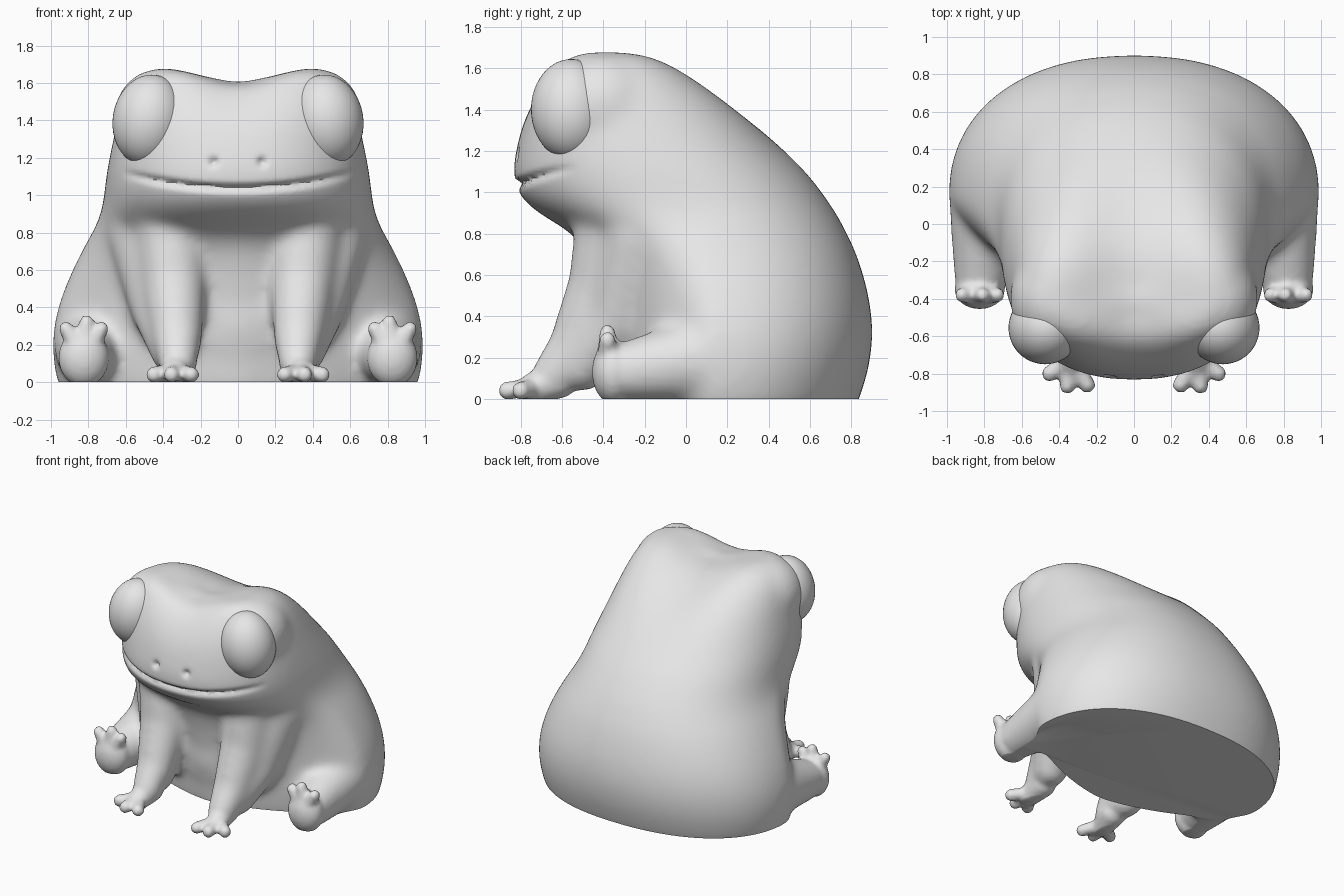
import bpy
import bmesh
from math import cos, sin, pi, exp, copysign
from mathutils import Matrix, Vector

if "Cube" in bpy.data.objects:
    bpy.data.objects.remove(bpy.data.objects["Cube"])

skin = bpy.data.materials.new("pale_grey")
skin.use_nodes = True
skin.diffuse_color = (0.8, 0.8, 0.8, 1)
skin.node_tree.nodes["Principled BSDF"].inputs["Base Color"].default_value = (0.8, 0.8, 0.8, 1)


def make_object(name, bm):
    mesh = bpy.data.meshes.new(name)
    bm.to_mesh(mesh)
    bm.free()
    obj = bpy.data.objects.new(name, mesh)
    bpy.context.collection.objects.link(obj)
    return obj


def bake(obj):
    deps = bpy.context.evaluated_depsgraph_get()
    mesh = bpy.data.meshes.new_from_object(obj.evaluated_get(deps))
    obj.modifiers.clear()
    obj.data = mesh


def fuse(obj, bm, voxel, iterations):
    # Adds the new parts to the object, welds them and softens the seams
    bm.from_mesh(obj.data)
    bm.to_mesh(obj.data)
    bm.free()
    remesh = obj.modifiers.new("fuse", "REMESH")
    remesh.mode = "VOXEL"
    remesh.voxel_size = voxel
    smooth = obj.modifiers.new("soften", "SMOOTH")
    smooth.factor = 0.5
    smooth.iterations = iterations
    bake(obj)


def ball_mesh(name, segments):
    bm = bmesh.new()
    bmesh.ops.create_uvsphere(bm, u_segments=segments, v_segments=segments // 2, radius=1)
    mesh = bpy.data.meshes.new(name)
    bm.to_mesh(mesh)
    bm.free()
    return mesh


fine_ball = ball_mesh("fine_ball", 48)
small_ball = ball_mesh("small_ball", 18)


def ellipsoid(bm, centre, radii, turn=0, ball=fine_ball):
    mesh = ball.copy()
    mesh.transform(Matrix.Translation(centre) @ Matrix.Rotation(turn, 4, "Y")
                   @ Matrix.Diagonal((*radii, 1)))
    bm.from_mesh(mesh)
    bpy.data.meshes.remove(mesh)


def limb(bm, side, stations, steps=5):
    # Tapered limb: overlapping balls between (x, y, z, radius) stations
    for a, b in zip(stations, stations[1:]):
        for i in range(steps + 1):
            x, y, z, r = Vector(a).lerp(Vector(b), i / steps)
            ellipsoid(bm, (side * x, y, z), (r, r, r), ball=small_ball)


def power(value, exponent):
    return copysign(abs(value) ** exponent, value)


def brow_lift(x, z):
    # Raises the crown into two brows with a dip between them
    return 0.1 * min(max((z - 1.2) / 0.38, 0), 1) * (0.5 - 0.5 * cos(pi * x / 0.43))


# Body sections: height, front y, back y, half width, widest y, front fullness
sections = [
    (-0.15, -0.36, 0.79, 0.93, 0.14, 1.5),
    (0.00, -0.38, 0.84, 0.97, 0.14, 1.5),
    (0.15, -0.40, 0.89, 1.00, 0.14, 1.5),
    (0.32, -0.42, 0.91, 0.99, 0.14, 1.5),
    (0.50, -0.44, 0.89, 0.935, 0.14, 1.6),
    (0.70, -0.48, 0.83, 0.84, 0.10, 1.8),
    (0.80, -0.54, 0.78, 0.78, 0.07, 2.1),
    (0.88, -0.69, 0.74, 0.74, 0.03, 2.3),
    (0.97, -0.81, 0.68, 0.72, -0.05, 2.3),
    (1.08, -0.845, 0.60, 0.71, -0.14, 2.3),
    (1.20, -0.825, 0.48, 0.69, -0.22, 2.3),
    (1.32, -0.795, 0.34, 0.66, -0.28, 2.3),
    (1.42, -0.75, 0.20, 0.635, -0.32, 2.3),
    (1.52, -0.68, 0.03, 0.59, -0.34, 2.3),
    (1.58, -0.61, -0.13, 0.51, -0.38, 2.3),
    (1.595, -0.54, -0.25, 0.36, -0.41, 2.2),
    (1.595, -0.47, -0.36, 0.14, -0.42, 2.0),
]
SEG = 48
bm = bmesh.new()
rings = []
for z, front, back, width, mid, fullness in sections:
    ring = []
    for i in range(SEG):
        c, s = cos(2 * pi * i / SEG), sin(2 * pi * i / SEG)
        depth, e = (back - mid, 2 / 2.25) if s > 0 else (mid - front, 2 / fullness)
        x, y = width * power(c, e), mid + depth * power(s, e)
        ring.append(bm.verts.new((x, y, z + brow_lift(x, z))))
    rings.append(ring)
for low, high in zip(rings, rings[1:]):
    for i in range(SEG):
        j = (i + 1) % SEG
        bm.faces.new((low[i], low[j], high[j], high[i]))
bm.faces.new(rings[0][::-1])
bm.faces.new(rings[-1])
body = make_object("body", bm)
body.modifiers.new("round", "SUBSURF").levels = 2
bake(body)

# Belly, eyelids, shins, arms and the skin web behind each arm
bm = bmesh.new()
ellipsoid(bm, (0, 0, 0.35), (0.5, 0.43, 0.55))
for side in (1, -1):
    ellipsoid(bm, (side * 0.43, -0.40, 1.415), (0.235, 0.27, 0.26))
    limb(bm, side, [(0.77, 0.15, 0.2, 0.225), (0.80, -0.1, 0.16, 0.18),
                    (0.82, -0.3, 0.13, 0.145)])
    limb(bm, side, [(0.37, -0.34, 0.85, 0.2), (0.345, -0.395, 0.55, 0.18),
                    (0.325, -0.53, 0.25, 0.14), (0.32, -0.66, 0.09, 0.105)])
    limb(bm, side, [(0.48, -0.2, 0.78, 0.22), (0.42, -0.32, 0.4, 0.16),
                    (0.34, -0.5, 0.16, 0.13)])
fuse(body, bm, 0.025, 20)

# Hands, feet and their digits
bm = bmesh.new()
for side in (1, -1):
    limb(bm, side, [(0.32, -0.62, 0.1, 0.1), (0.335, -0.74, 0.05, 0.075)])
    for x, y in ((0.25, -0.86), (0.355, -0.865), (0.45, -0.8)):
        limb(bm, side, [(0.335, -0.72, 0.06, 0.05), (x, y, 0.04, 0.044)])
    ellipsoid(bm, (side * 0.825, -0.35, 0.13), (0.135, 0.105, 0.155))
    for x, z in ((0.73, 0.285), (0.81, 0.32), (0.92, 0.285)):
        limb(bm, side, [(0.825, -0.37, 0.16, 0.07), (x, -0.38, z, 0.04)])
fuse(body, bm, 0.016, 4)

# Flat seat, mouth groove and nostrils
bm = bmesh.new()
bm.from_mesh(body.data)
bmesh.ops.bisect_plane(bm, geom=bm.verts[:] + bm.edges[:] + bm.faces[:],
                       plane_co=(0, 0, 0), plane_no=(0, 0, 1), clear_inner=True)
bmesh.ops.edgeloop_fill(bm, edges=[e for e in bm.edges if e.is_boundary])
bm.normal_update()
for v in bm.verts:
    x, y, z = v.co
    if y < -0.42 and 0.9 < z < 1.35:
        fade = max(0, 1 - (abs(x) / 0.62) ** 4)
        push = 0.03 * fade * exp(-((z - 1.035 - 0.22 * x * x) / 0.02) ** 2)
        gap = (abs(x) - 0.13) ** 2 + (z - 1.18) ** 2
        push += 0.03 * exp(-gap / 0.0005)
        v.co -= v.normal * push
bmesh.ops.recalc_face_normals(bm, faces=bm.faces[:])
bm.to_mesh(body.data)
bm.free()

# Bulging eyes
eyes = []
for side, label in ((1, "left"), (-1, "right")):
    bm = bmesh.new()
    ellipsoid(bm, (side * 0.475, -0.555, 1.4), (0.195, 0.195, 0.245), turn=-side * 0.15)
    eyes.append(make_object(label + "_eye", bm))

for ball in (fine_ball, small_ball):
    bpy.data.meshes.remove(ball)

for obj in [body] + eyes:
    obj.data.materials.clear()
    obj.data.materials.append(skin)
    bpy.ops.object.select_all(action="DESELECT")
    obj.select_set(True)
    bpy.context.view_layer.objects.active = obj
    bpy.ops.object.shade_smooth_by_angle(angle=0.9)
